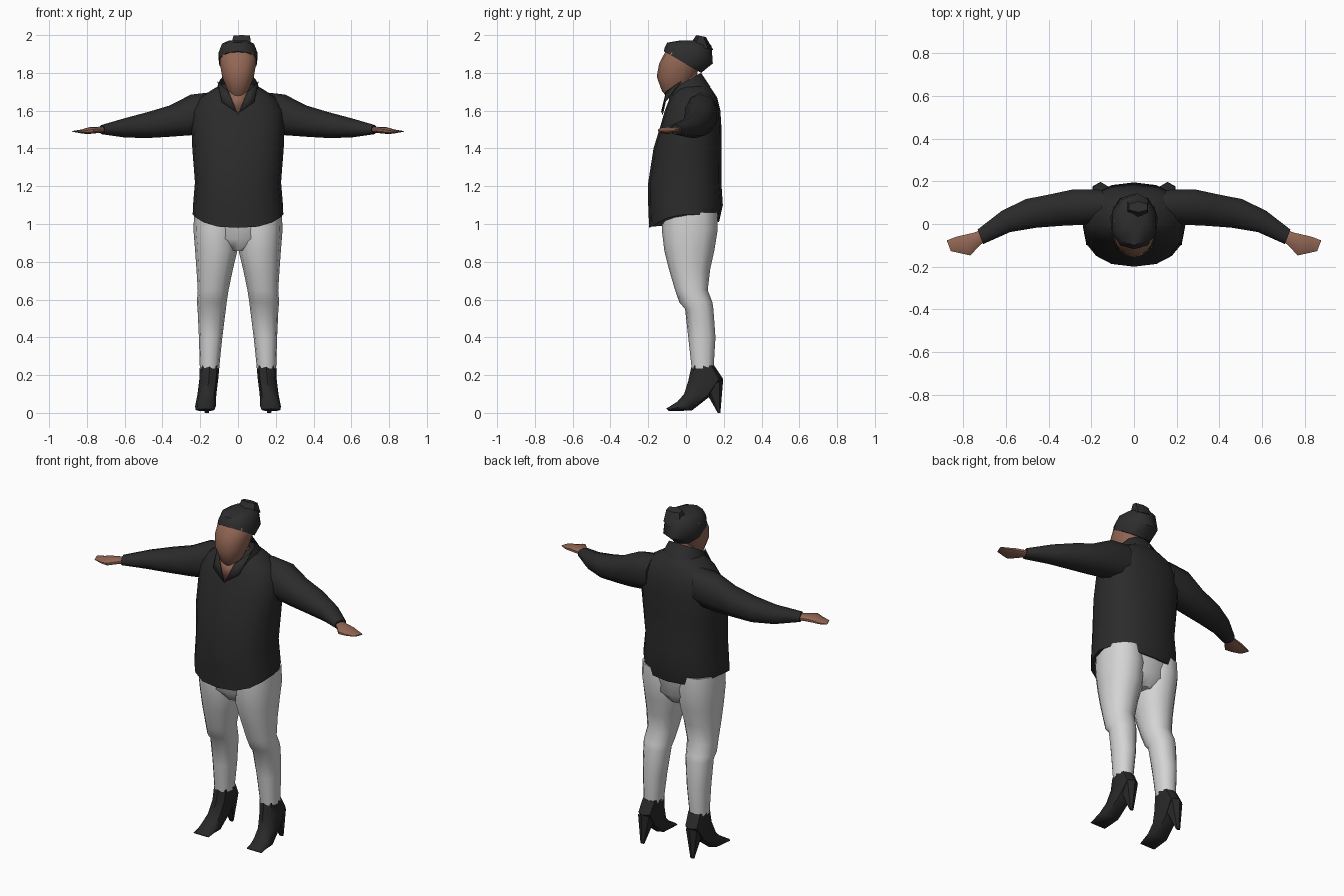
import bpy
import bmesh
from math import sin, cos, pi, copysign
from mathutils import Vector

cube = bpy.data.objects.get("Cube")
if cube:
    bpy.data.objects.remove(cube, do_unlink=True)


def material(name, color):
    mat = bpy.data.materials.new(name)
    mat.use_nodes = True
    mat.diffuse_color = (*color, 1)
    mat.node_tree.nodes["Principled BSDF"].inputs["Base Color"].default_value = (*color, 1)
    return mat


shirt_black = material("shirt black", (0.024, 0.024, 0.024))
hair_black = material("hair black", (0.027, 0.027, 0.027))
boot_black = material("boot black", (0.022, 0.022, 0.022))
trouser_grey = material("trouser light grey", (0.66, 0.66, 0.66))
skin_brown = material("skin brown", (0.29, 0.135, 0.09))


def finish(name, bm, mat, angle=50):
    """Turn a bmesh into a shaded object with one material."""
    bmesh.ops.recalc_face_normals(bm, faces=bm.faces[:])
    mesh = bpy.data.meshes.new(name)
    bm.to_mesh(mesh)
    bm.free()
    mesh.materials.append(mat)
    obj = bpy.data.objects.new(name, mesh)
    bpy.context.collection.objects.link(obj)
    bpy.ops.object.select_all(action="DESELECT")
    obj.select_set(True)
    bpy.context.view_layer.objects.active = obj
    bpy.ops.object.shade_smooth_by_angle(angle=angle * pi / 180)
    return obj


def bent(value, power):
    return copysign(abs(value) ** power, value)


def loft(name, rings, mat, sides=10, across=(1, 0, 0), power=0.9, edit=None):
    """Skin rings, each given by two opposite points and a half width."""
    bm = bmesh.new()
    loops = []
    for a, b, width in rings:
        a, b = Vector(a), Vector(b)
        middle, v, u = (a + b) / 2, (a - b) / 2, Vector(across).normalized() * width
        turns = [2 * pi * i / sides for i in range(sides)]
        loops.append([bm.verts.new(middle + v * bent(cos(t), power) + u * bent(sin(t), power))
                      for t in turns])
    for low, high in zip(loops, loops[1:]):
        for i in range(sides):
            j = (i + 1) % sides
            bm.faces.new((low[i], low[j], high[j], high[i]))
    bm.faces.new(loops[0])
    bm.faces.new(loops[-1])
    if edit:
        edit(bm)
    return finish(name, bm, mat)


def level(z, front, back, width, x=0):
    """A horizontal ring."""
    return (x, front, z), (x, back, z), width


def plate(name, points, mat):
    bm = bmesh.new()
    bm.faces.new([bm.verts.new(p) for p in points])
    obj = finish(name, bm, mat)
    solid = obj.modifiers.new("thickness", "SOLIDIFY")
    solid.thickness = 0.006
    solid.offset = 0


# Shirt body with a hem that rises at the hips
def raise_hem(bm):
    for v in bm.verts:
        if v.co.z < 1.04:
            v.co.z += 0.06 * (abs(v.co.x) / 0.245) ** 3


loft("shirt_body", [
    ((0, -0.195, 0.98), (0, 0.175, 1.01), 0.24),
    level(1.1, -0.2, 0.195, 0.238),
    level(1.22, -0.2, 0.187, 0.228),
    level(1.4, -0.172, 0.187, 0.242),
    level(1.52, -0.135, 0.187, 0.247),
    level(1.6, -0.112, 0.182, 0.24),
    level(1.67, -0.085, 0.165, 0.2),
    level(1.715, -0.06, 0.135, 0.13),
    level(1.74, -0.04, 0.11, 0.085),
], shirt_black, sides=16, power=0.85, edit=raise_hem)

# Neck and head
loft("neck", [level(1.6, -0.06, 0.08, 0.06), level(1.8, -0.06, 0.06, 0.06)], skin_brown)
loft("head", [
    level(1.665, -0.095, -0.05, 0.025),
    level(1.705, -0.128, 0, 0.056),
    level(1.78, -0.155, 0.05, 0.086),
    level(1.85, -0.142, 0.08, 0.098),
    level(1.92, -0.105, 0.09, 0.096),
    level(1.95, -0.06, 0.06, 0.06),
], skin_brown, sides=14)

# Hair cap sloping down to the nape, with a raised tuft
loft("hair", [
    ((0, -0.118, 1.915), (0, 0.08, 1.80), 0.103),
    ((0, -0.112, 1.935), (0, 0.142, 1.85), 0.108),
    ((0, -0.1, 1.96), (0, 0.135, 1.945), 0.088),
    ((0, -0.03, 1.972), (0, 0.1, 1.97), 0.05),
], hair_black)
loft("hair_tuft", [
    ((0.015, 0.02, 1.95), (0.015, 0.145, 1.92), 0.06),
    ((0.02, 0.055, 2.0), (0.02, 0.105, 1.99), 0.05),
], hair_black, sides=6)


# Collar band, open at the throat
def open_throat(bm):
    gone = [f for f in bm.faces if len(f.verts) > 4
            or (f.calc_center_median().y < -0.03 and abs(f.calc_center_median().x) < 0.06)]
    bmesh.ops.delete(bm, geom=gone, context="FACES")


loft("collar_band", [
    ((0, -0.1, 1.64), (0, 0.13, 1.725), 0.125),
    ((0, -0.1, 1.7), (0, 0.08, 1.8), 0.098),
], shirt_black, sides=14, edit=open_throat)
plate("open_throat", [(-0.055, -0.098, 1.70), (0, -0.125, 1.58), (0.055, -0.098, 1.70)], skin_brown)

# Pelvis joining the trouser legs
loft("trouser_seat", [
    level(0.86, -0.07, 0.11, 0.07),
    level(0.92, -0.118, 0.155, 0.19),
    level(1.08, -0.13, 0.17, 0.225),
], trouser_grey, sides=14)

for s, label in ((1, "left"), (-1, "right")):
    # Collar flap
    plate(label + "_collar_flap", [
        (s * 0.108, -0.025, 1.755), (s * 0.05, -0.104, 1.70),
        (s * 0.005, -0.13, 1.59), (s * 0.085, -0.112, 1.645)], shirt_black)

    # Sleeve and hand: x, y, top, bottom, half depth
    def arm(part, stations, mat):
        loft(f"{label}_{part}", [((s * x, y, top), (s * x, y, low), w)
                                 for x, y, top, low, w in stations],
             mat, across=(s * 0.35, 0.9, 0))

    arm("sleeve", [
        (0.12, 0.08, 1.70, 1.48, 0.09),
        (0.25, 0.08, 1.685, 1.47, 0.093),
        (0.36, 0.066, 1.628, 1.462, 0.083),
        (0.48, 0.05, 1.592, 1.455, 0.075),
        (0.6, 0.012, 1.56, 1.458, 0.056),
        (0.72, -0.06, 1.525, 1.475, 0.038),
    ], shirt_black)
    arm("hand", [
        (0.7, -0.05, 1.513, 1.483, 0.028),
        (0.735, -0.07, 1.515, 1.482, 0.034),
        (0.785, -0.1, 1.513, 1.477, 0.053),
        (0.82, -0.1, 1.502, 1.478, 0.044),
        (0.868, -0.102, 1.493, 1.487, 0.028),
    ], skin_brown)

    # Trouser leg: height, front, back, inner edge, outer edge
    leg = [
        (1.06, -0.125, 0.165, 0.01, 0.232),
        (0.97, -0.128, 0.168, 0, 0.236),
        (0.86, -0.115, 0.15, 0.003, 0.227),
        (0.76, -0.09, 0.128, 0.027, 0.22),
        (0.65, -0.058, 0.115, 0.05, 0.213),
        (0.585, -0.035, 0.14, 0.06, 0.218),
        (0.55, -0.005, 0.145, 0.064, 0.214),
        (0.4, 0.012, 0.156, 0.083, 0.207),
        (0.235, 0.03, 0.146, 0.1, 0.202),
    ]
    loft(label + "_trouser_leg",
         [level(z, f, b, (o - i) / 2, s * (i + o) / 2) for z, f, b, i, o in leg],
         trouser_grey, sides=12)

    # Pointed boot with a thin heel: x, front point, back point, half width
    def boot(part, stations, sides):
        loft(f"{label}_{part}", [((s * x, *a), (s * x, *b), w) for x, a, b, w in stations],
             boot_black, sides=sides, power=0.8)

    boot("boot", [
        (0.15, (0.03, 0.25), (0.15, 0.25), 0.052),
        (0.155, (0.012, 0.17), (0.196, 0.18), 0.05),
        (0.165, (-0.01, 0.1), (0.13, 0.09), 0.05),
        (0.172, (-0.045, 0.06), (0.03, 0.012), 0.055),
        (0.175, (-0.105, 0.022), (-0.09, 0.01), 0.05),
    ], 8)
    boot("boot_heel", [
        (0.158, (0.1, 0.12), (0.197, 0.18), 0.04),
        (0.165, (0.168, 0), (0.182, 0), 0.012),
    ], 6)
